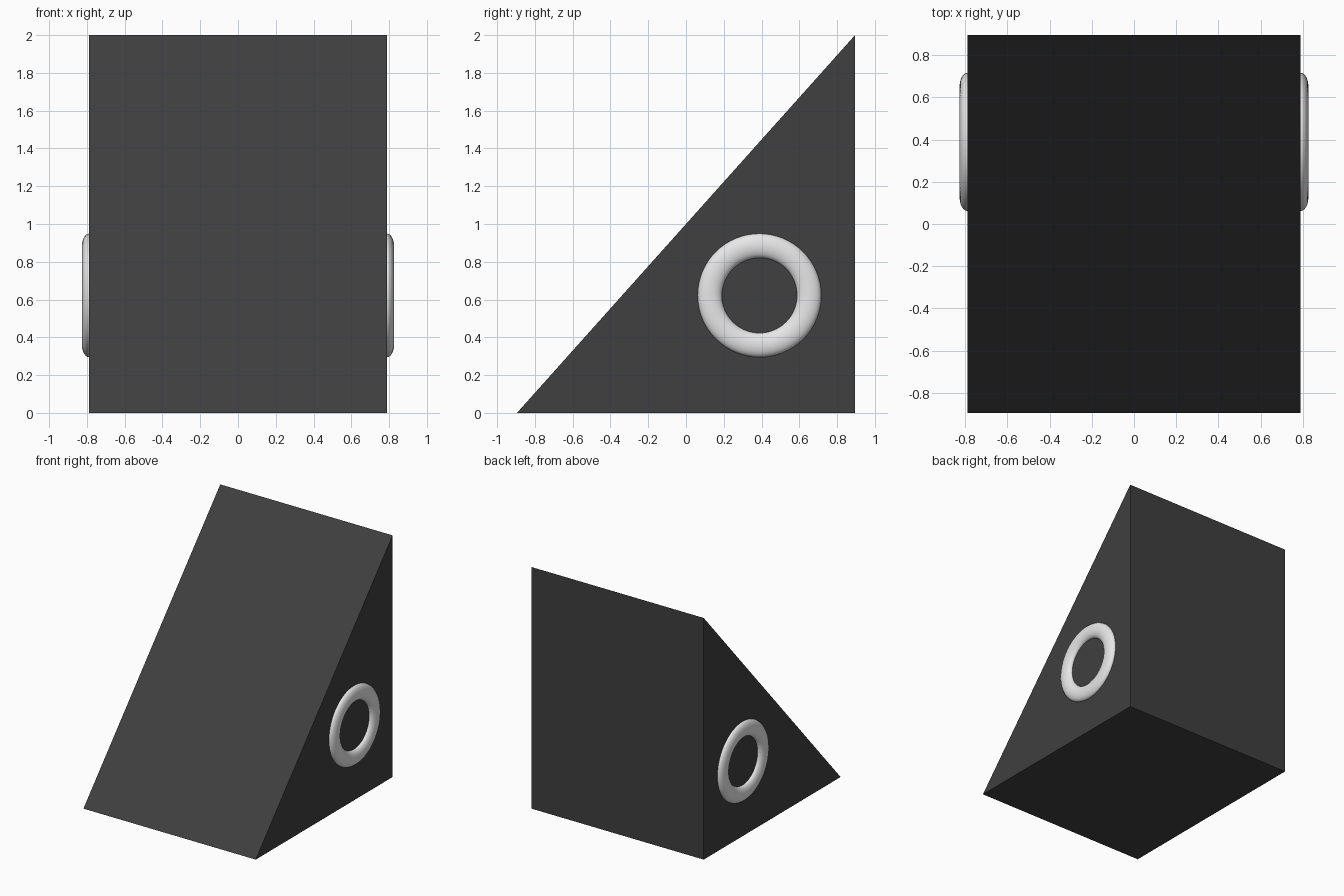
import bpy, bmesh, math

if "Cube" in bpy.data.objects:
    bpy.data.objects.remove(bpy.data.objects["Cube"])

HALF_W, HALF_D, HEIGHT = 0.789, 0.895, 2.0


def material(name, value):
    m = bpy.data.materials.new(name)
    m.diffuse_color = (value, value, value, 1)
    m.use_nodes = True
    m.node_tree.nodes["Principled BSDF"].inputs["Base Color"].default_value = m.diffuse_color
    return m


dark = material("dark grey", 0.05)
light = material("light grey", 0.8)

# Wedge body: triangular side profile extruded across x
bm = bmesh.new()
profile = [(-HALF_D, 0), (HALF_D, 0), (HALF_D, HEIGHT)]
face = bm.faces.new([bm.verts.new((-HALF_W, y, z)) for y, z in profile])
ext = bmesh.ops.extrude_face_region(bm, geom=[face])
verts = [g for g in ext["geom"] if isinstance(g, bmesh.types.BMVert)]
bmesh.ops.translate(bm, verts=verts, vec=(2 * HALF_W, 0, 0))
bmesh.ops.recalc_face_normals(bm, faces=bm.faces)
mesh = bpy.data.meshes.new("wedge_body")
bm.to_mesh(mesh)
bm.free()
mesh.materials.append(dark)
body = bpy.data.objects.new("wedge_body", mesh)
bpy.context.collection.objects.link(body)

# Side rings: flattened tori half sunk into each triangular side
for name, side in (("left_ring", -1), ("right_ring", 1)):
    bpy.ops.mesh.primitive_torus_add(
        major_radius=0.263, minor_radius=0.064,
        major_segments=64, minor_segments=24,
        location=(side * HALF_W, 0.389, 0.622),
        rotation=(0, side * math.pi / 2, 0))
    ring = bpy.context.object
    ring.name = name
    ring.scale.z = 0.037 / 0.064
    ring.data.materials.append(light)
    bpy.ops.object.shade_smooth()
